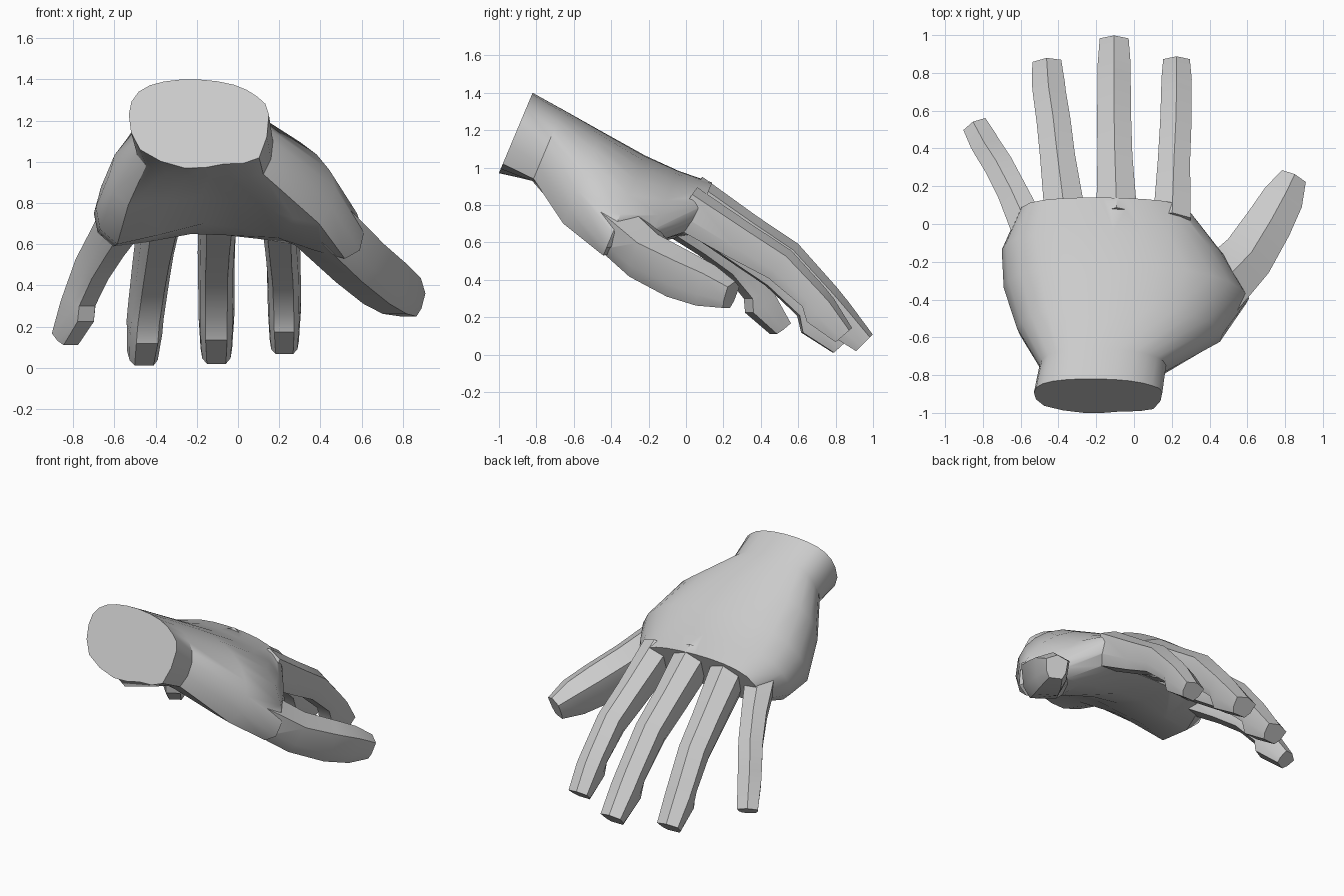
import bpy, bmesh, math
from mathutils import Vector

cube = bpy.data.objects.get("Cube")
if cube:
    bpy.data.objects.remove(cube, do_unlink=True)

skin = bpy.data.materials.new("plain_grey")
skin.use_nodes = True
skin.diffuse_color = (0.6, 0.6, 0.6, 1)
skin.node_tree.nodes["Principled BSDF"].inputs["Base Color"].default_value = (0.6, 0.6, 0.6, 1)


def mix(a, b, t):
    return a + (b - a) * t


def loft(name, rings):
    """Bridge closed rings of equal length and cap both ends."""
    bm = bmesh.new()
    loops = [[bm.verts.new(p) for p in ring] for ring in rings]
    n = len(loops[0])
    for a, b in zip(loops, loops[1:]):
        for i in range(n):
            j = (i + 1) % n
            bm.faces.new((a[i], a[j], b[j], b[i]))
    bm.faces.new(loops[0])
    bm.faces.new(loops[-1])
    bmesh.ops.recalc_face_normals(bm, faces=bm.faces[:])
    mesh = bpy.data.meshes.new(name)
    bm.to_mesh(mesh)
    bm.free()
    mesh.materials.append(skin)
    obj = bpy.data.objects.new(name, mesh)
    bpy.context.scene.collection.objects.link(obj)
    return obj


def rounded(points):
    """Insert a curved midpoint between each pair of points of a closed ring."""
    out = []
    n = len(points)
    for i in range(n):
        a, b, c, d = (points[(i + k) % n] for k in (-1, 0, 1, 2))
        out += [b, (b + c) * 0.5625 - (a + d) * 0.0625]
    return out


def palm_ring(y, top, xl, xr, zl, zr, bl, mid, br):
    """Slanted cross-section: back of the hand on top, palm pads below."""
    profile = [
        (0, zl), (0.07, mix(zl, top, 0.65)), (0.25, top - 0.01), (0.5, top),
        (0.75, mix(top, zr, 0.15)), (0.92, mix(top, zr, 0.5)), (1, zr),
        (0.93, br), (0.68, mix(br, mid, 0.6)), (0.4, mid), (0.08, bl),
    ]
    return rounded([Vector((mix(xl, xr, f), y - 0.42 * (top - z), z)) for f, z in profile])


# Wrist and palm, from the cut wrist to the knuckles
palm_rows = [
    (-0.82, 1.40, -0.53, 0.15, 1.23, 1.23, 1.06, 0.97, 1.02),
    (-0.66, 1.31, -0.50, 0.17, 1.10, 1.10, 0.98, 0.93, 0.94),
    (-0.45, 1.19, -0.62, 0.47, 0.95, 0.88, 0.79, 0.83, 0.70),
    (-0.22, 1.06, -0.69, 0.61, 0.78, 0.65, 0.60, 0.70, 0.53),
    (-0.04, 0.98, -0.70, 0.48, 0.75, 0.67, 0.59, 0.65, 0.59),
    (0.14, 0.92, -0.61, 0.28, 0.74, 0.79, 0.64, 0.67, 0.67),
]
hand = loft("hand", [palm_ring(*row) for row in palm_rows])

# Ridged seven-sided section shared by all digits
SECTION = [(0, 1), (1, 0.6), (0.9, -0.45), (0.6, -1), (-0.6, -1), (-0.9, -0.45), (-1, 0.6)]


def digit(name, path, widths, ups, downs):
    """Tube along a path, with separate heights above and below it."""
    rings = []
    for i, p in enumerate(path):
        along = (path[min(i + 1, len(path) - 1)] - path[max(i - 1, 0)]).normalized()
        side = along.cross(Vector((0, 0, 1))).normalized()
        up = side.cross(along)
        rings.append([p + side * (s * widths[i]) + up * (u * (ups if u > 0 else downs)[i])
                      for s, u in SECTION])
    return loft(name, rings)


# Four fingers: knuckle, mid bone, joint, pad, tip, with one common taper
fingers = {
    "index_finger": (0.083, [(0.20, 0, 0.80), (0.21, 0.30, 0.61), (0.22, 0.50, 0.48),
                             (0.225, 0.73, 0.25), (0.225, 0.85, 0.11)]),
    "middle_finger": (0.09, [(-0.09, 0.02, 0.85), (-0.10, 0.32, 0.65), (-0.105, 0.53, 0.51),
                             (-0.105, 0.81, 0.22), (-0.105, 0.96, 0.07)]),
    "ring_finger": (0.09, [(-0.36, 0.01, 0.83), (-0.40, 0.32, 0.59), (-0.42, 0.50, 0.44),
                           (-0.45, 0.71, 0.20), (-0.46, 0.84, 0.06)]),
    "little_finger": (0.078, [(-0.54, -0.06, 0.77), (-0.63, 0.14, 0.62), (-0.70, 0.28, 0.49),
                              (-0.78, 0.41, 0.29), (-0.835, 0.51, 0.15)]),
}
digits = []
for name, (size, points) in fingers.items():
    path = [Vector(p) for p in points]
    # Crease just before the fingertip pad
    path.insert(3, path[2].lerp(path[3], 0.75))
    widths = [size * k for k in (1.2, 1.03, 1, 0.97, 0.97, 0.85)]
    ups = [size * k for k in (1.35, 1.2, 1.2, 1.05, 0.95, 0.6)]
    downs = [size * k for k in (1.6, 1.35, 1.1, 0.85, 1.35, 0.8)]
    digits.append(digit(name, path, widths, ups, downs))

# Thumb, growing out of the pad at its base
thumb = [(0.22, -0.58, 0.90), (0.40, -0.38, 0.70), (0.58, -0.20, 0.53),
         (0.70, -0.02, 0.43), (0.78, 0.12, 0.37), (0.84, 0.24, 0.32)]
thumb_heights = (0.10, 0.13, 0.13, 0.13, 0.115, 0.075)
digits.append(digit("thumb", [Vector(p) for p in thumb],
                    (0.12, 0.16, 0.14, 0.125, 0.11, 0.07), thumb_heights, thumb_heights))

# Weld the digits to the palm as one skin
for part in digits:
    weld = hand.modifiers.new(part.name, "BOOLEAN")
    weld.operation = "UNION"
    weld.solver = "EXACT"
    weld.object = part
depsgraph = bpy.context.evaluated_depsgraph_get()
skin_mesh = bpy.data.meshes.new_from_object(hand.evaluated_get(depsgraph))
hand.modifiers.clear()
hand.data = skin_mesh
for part in digits:
    bpy.data.objects.remove(part, do_unlink=True)
for face in skin_mesh.polygons:
    face.use_smooth = True
skin_mesh.set_sharp_from_angle(angle=math.radians(35))
